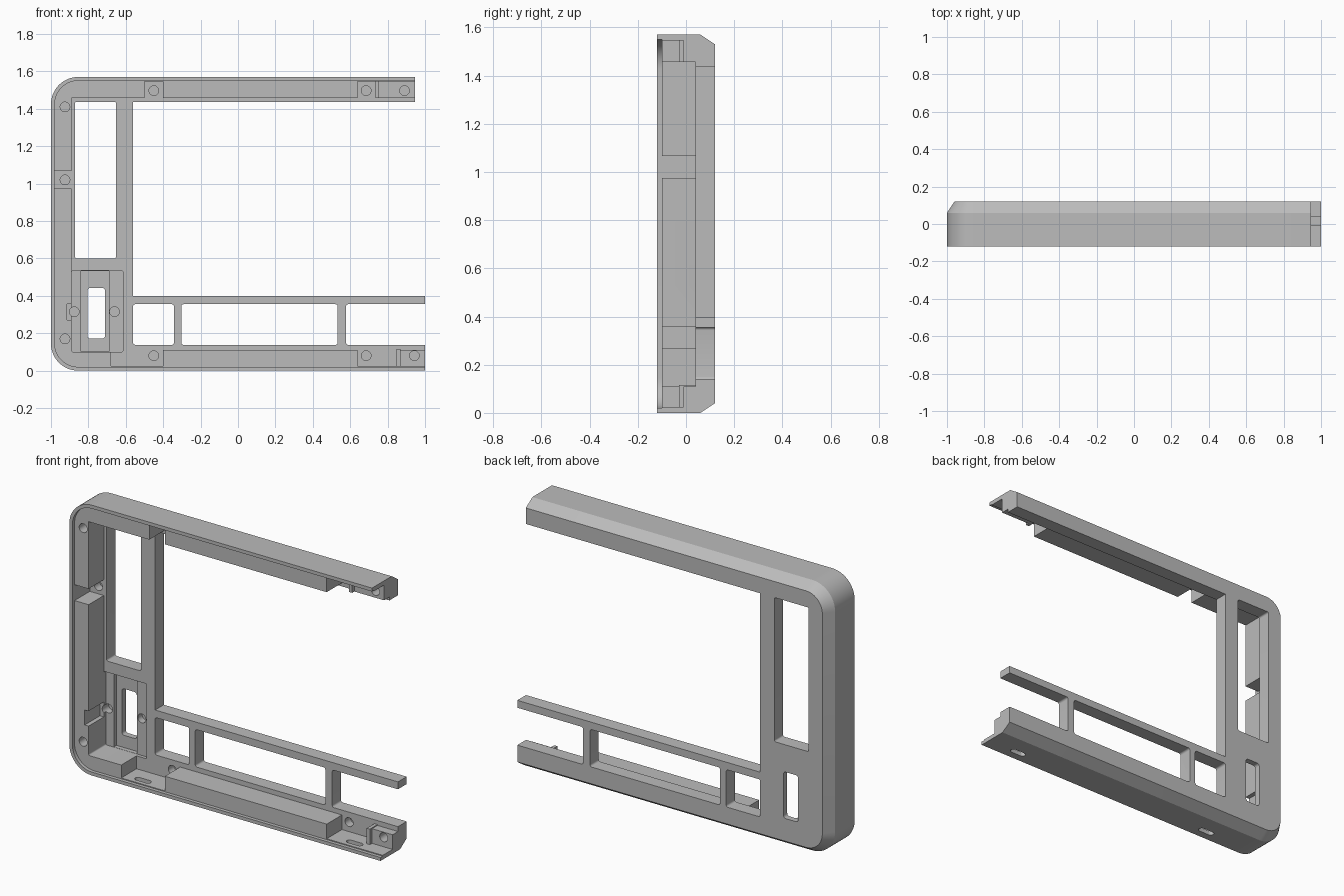
import bpy, bmesh
from math import sin, cos, pi

cube = bpy.data.objects.get("Cube")
if cube:
    bpy.data.objects.remove(cube, do_unlink=True)

grey = bpy.data.materials.new("plain_grey")
grey.use_nodes = True
grey.diffuse_color = (0.5, 0.5, 0.5, 1)
grey.node_tree.nodes["Principled BSDF"].inputs["Base Color"].default_value = (0.5, 0.5, 0.5, 1)

HEIGHT = 1.57
FRONT, LEDGE, FLOOR, BACK = -0.12, -0.10, 0.04, 0.12
WALL = 0.025
OUT = 0.3  # how far cutters overshoot


def rounded_rect(x0, x1, z0, z1, radii, steps=5):
    """Outline with one radius per corner: lower left, lower right, upper right, upper left."""
    signs = [(1, 1), (-1, 1), (-1, -1), (1, -1)]
    corners = [(x0, z0), (x1, z0), (x1, z1), (x0, z1)]
    points = []
    for i, ((x, z), (sx, sz), r) in enumerate(zip(corners, signs, radii)):
        if r == 0:
            points.append((x, z))
            continue
        for k in range(steps + 1):
            a = pi + (i + k / steps) * pi / 2
            points.append((x + sx * r + r * cos(a), z + sz * r + r * sin(a)))
    return points


def circle(x, z, r, steps=20):
    return [(x + r * cos(2 * pi * k / steps), z + r * sin(2 * pi * k / steps)) for k in range(steps)]


def loft(name, layers, upright=False):
    """Solid through outlines of equal point count, stacked along y (or z if upright)."""
    bm = bmesh.new()
    rings = []
    for depth, outline in layers:
        rings.append([bm.verts.new((a, b, depth) if upright else (a, depth, b)) for a, b in outline])
    for low, high in zip(rings, rings[1:]):
        for i in range(len(low)):
            j = (i + 1) % len(low)
            bm.faces.new((low[i], low[j], high[j], high[i]))
    bm.faces.new(rings[0])
    bm.faces.new(rings[-1])
    bmesh.ops.recalc_face_normals(bm, faces=bm.faces)
    mesh = bpy.data.meshes.new(name)
    bm.to_mesh(mesh)
    bm.free()
    mesh.materials.append(grey)
    ob = bpy.data.objects.new(name, mesh)
    bpy.context.collection.objects.link(ob)
    return ob


def block(name, x0, x1, z0, z1, y0, y1, r=0.0):
    outline = rounded_rect(x0, x1, z0, z1, [r] * 4)
    return loft(name, [(y0, outline), (y1, outline)])


def cut(target, cutter):
    mod = target.modifiers.new("cut", 'BOOLEAN')
    mod.operation, mod.solver, mod.object = 'DIFFERENCE', 'EXACT', cutter
    bpy.context.view_layer.update()
    graph = bpy.context.evaluated_depsgraph_get()
    mesh = bpy.data.meshes.new_from_object(target.evaluated_get(graph))
    target.modifiers.clear()
    target.data = mesh
    bpy.data.objects.remove(cutter, do_unlink=True)


def shell(inset, end=1.0):
    r = 0.145 - inset
    return rounded_rect(-1 + inset, end, inset, HEIGHT - inset, [r, 0, 0, r], 12)


# Outer body with rounded left corners and a bevelled back edge
frame = loft("frame", [(FRONT, shell(0)), (0.06, shell(0)), (BACK, shell(0.04))])


def carve(x0, x1, z0, z1, depth, r=0.0):
    cut(frame, block("cutter", x0, x1, z0, z1, -OUT, depth, r))


# Open right side, upper bar a little shorter
carve(0.945, 1.2, 1.0, 2.0, OUT)

# Lip around the ledge, then the inner cavity
rim = shell(0.02, 1.2)
cut(frame, loft("cutter", [(-OUT, rim), (LEDGE, rim)]))
carve(-0.89, 1.2, 0.11, 1.457, FLOOR)

# Screw pockets in the upper and lower bars
TOP, LOW = HEIGHT - WALL, WALL
for x0, x1, low_x0, low_x1, depth in [(-0.5, -0.4, -0.68, -0.4, FLOOR),
                                      (0.64, 0.75, 0.64, 0.865, FLOOR),
                                      (0.74, 1.2, 0.86, 1.2, -0.01)]:
    carve(x0, x1, 1.4, TOP, depth)
    carve(low_x0, low_x1, LOW, 0.2, depth)

# Pocket and notch in the left side block
carve(-0.98, -0.8, 0.975, 1.067, FLOOR)
carve(-0.915, -0.8, 0.27, 0.357, FLOOR)

# Recessed switch panel with its opening
carve(-0.89, -0.615, 0.1, 0.535, 0.06, 0.008)
carve(-0.84, -0.69, 0.101, 0.534, 0.085)
carve(-0.805, -0.71, 0.172, 0.442, OUT, 0.015)

# Windows through the back plate
carve(-0.872, -0.652, 0.6, 1.437, OUT, 0.01)
carve(-0.561, 1.2, 0.398, 1.437, OUT)
for x0, x1 in [(-0.561, -0.342), (-0.303, 0.533), (0.577, 1.2)]:
    carve(x0, x1, 0.138, 0.355, OUT, 0.012)

# Blind screw holes: x, z, bottom depth
holes = [(-0.925, z, 0.0) for z in (0.17, 1.41)] + [(-0.925, 1.02, 0.09)]
holes += [(x, z, 0.09) for x in (-0.45, 0.685) for z in (0.08, 1.497)]
holes += [(x, 0.315, 0.1) for x in (-0.875, -0.66)]
holes += [(0.89, 1.497, 0.06), (0.943, 0.08, 0.06)]
for x, z, depth in holes:
    ring = circle(x, z, 0.026)
    cut(frame, loft("cutter", [(-OUT, ring), (depth, ring)]))

# Slots through the bottom wall
for x in (-0.57, 0.79):
    slot = rounded_rect(x - 0.05, x + 0.05, -0.075, -0.04, [0.017] * 4)
    cut(frame, loft("cutter", [(-OUT, slot), (WALL + 0.01, slot)], upright=True))

# Thin ribs beside the end bosses
upper_rib = block("upper_rib", 0.735, 0.755, 1.457, TOP + 0.005, -0.03, FLOOR + 0.01)
lower_rib = block("lower_rib", 0.848, 0.868, LOW - 0.005, 0.115, -0.03, FLOOR + 0.01)

# Smooth rounded corners, crisp edges
for ob in (frame, upper_rib, lower_rib):
    bpy.ops.object.select_all(action='DESELECT')
    ob.select_set(True)
    bpy.context.view_layer.objects.active = ob
    bpy.ops.object.shade_smooth_by_angle(angle=pi / 6)
